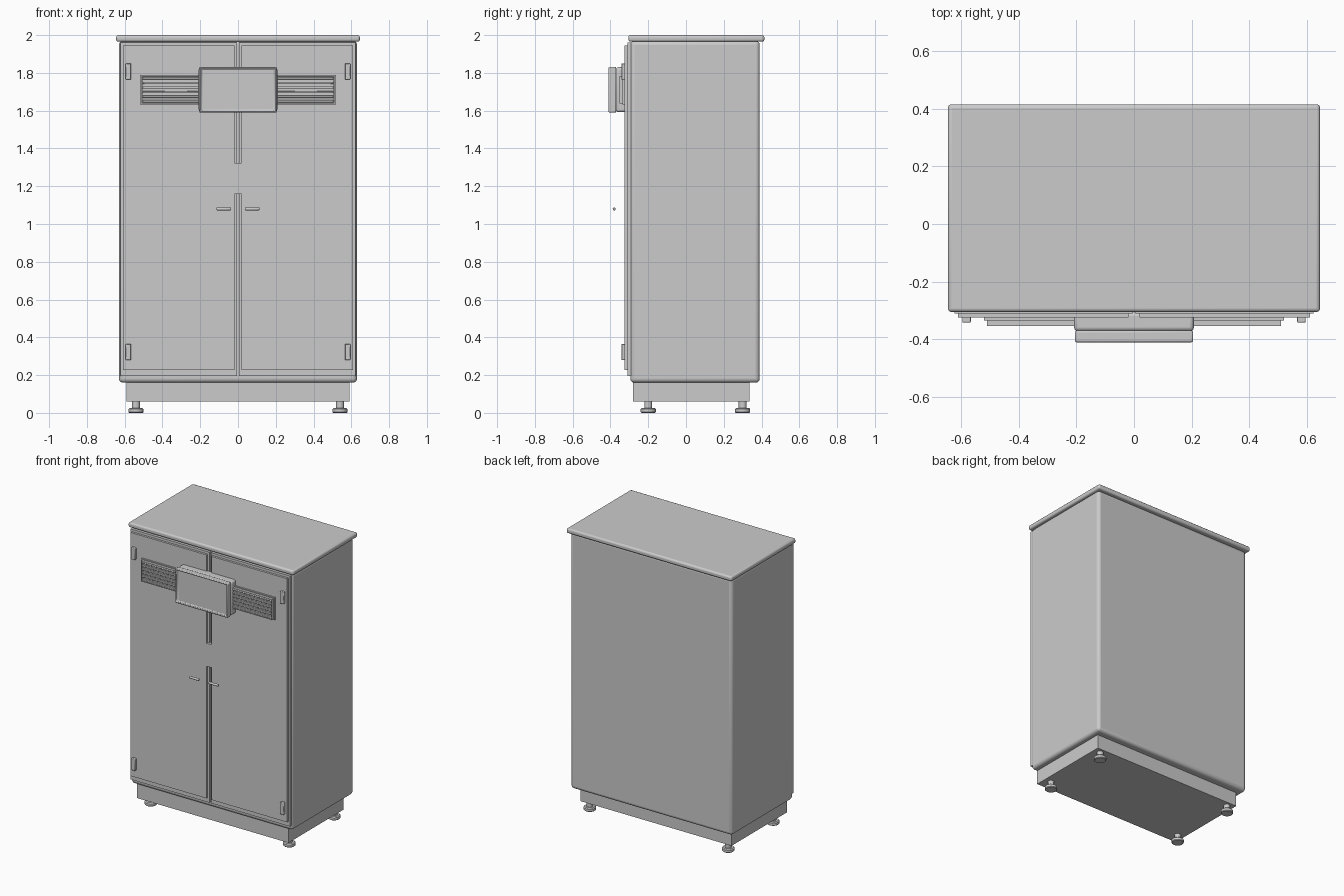
import bpy, bmesh, math

cube = bpy.data.objects.get("Cube")
if cube:
    bpy.data.objects.remove(cube, do_unlink=True)

grey = bpy.data.materials.new("light_grey")
grey.use_nodes = True
COLOUR = (0.6, 0.6, 0.6, 1)
grey.diffuse_color = COLOUR
grey.node_tree.nodes["Principled BSDF"].inputs["Base Color"].default_value = COLOUR


def finish(name, bm, bevel=0.0, segments=3):
    """Turn a bmesh into an object with rounded edges and smooth shading."""
    mesh = bpy.data.meshes.new(name)
    bmesh.ops.recalc_face_normals(bm, faces=bm.faces)
    bm.to_mesh(mesh)
    bm.free()
    obj = bpy.data.objects.new(name, mesh)
    bpy.context.collection.objects.link(obj)
    mesh.materials.append(grey)
    if bevel:
        mod = obj.modifiers.new("rounding", "BEVEL")
        mod.width, mod.segments = bevel, segments
        mod.limit_method = "ANGLE"
    bpy.ops.object.select_all(action="DESELECT")
    bpy.context.view_layer.objects.active = obj
    obj.select_set(True)
    bpy.ops.object.shade_smooth_by_angle(angle=math.radians(35))
    return obj


def cuboid(bm, x, y, z):
    verts = bmesh.ops.create_cube(bm, size=1)["verts"]
    for v in verts:
        for i, (lo, hi) in enumerate((x, y, z)):
            v.co[i] = lo if v.co[i] < 0 else hi
    return verts


def box(name, x, y, z, bevel=0.0, segments=3):
    bm = bmesh.new()
    cuboid(bm, x, y, z)
    return finish(name, bm, bevel, segments)


def recessed_box(name, x, y, z, border, depth, bevel):
    """Box whose front face is inset and pushed back."""
    bm = bmesh.new()
    cuboid(bm, x, y, z)
    bm.normal_update()
    front = min(bm.faces, key=lambda f: f.calc_center_median().y)
    bmesh.ops.inset_region(bm, faces=[front], thickness=border)
    ring = bmesh.ops.extrude_discrete_faces(bm, faces=[front])["faces"][0]
    for v in ring.verts:
        v.co.y += depth
    return finish(name, bm, bevel, 2)


def lathe(name, profile, centre, axis="Z", steps=24):
    """Revolve (radius, height) points into a closed solid."""
    bm = bmesh.new()
    verts = [bm.verts.new((r, 0, h)) for r, h in profile]
    edges = [bm.edges.new(pair) for pair in zip(verts, verts[1:])]
    bmesh.ops.spin(bm, geom=verts + edges, cent=(0, 0, 0), axis=(0, 0, 1),
                   angle=math.tau, steps=steps)
    bmesh.ops.remove_doubles(bm, verts=bm.verts, dist=0.0001)
    obj = finish(name, bm)
    obj.location = centre
    if axis == "X":
        obj.rotation_euler.y = math.pi / 2
    return obj


# Carcass, top slab and plinth
box("cabinet_body", (-0.63, 0.63), (-0.295, 0.39), (0.16, 1.97), 0.022, 4)
box("top_slab", (-0.645, 0.645), (-0.305, 0.415), (1.965, 2.0), 0.012, 3)
box("plinth", (-0.59, 0.59), (-0.28, 0.335), (0.06, 0.165))

# Levelling feet
foot = [(0, 0), (0.036, 0), (0.04, 0.004), (0.04, 0.02), (0.034, 0.026),
        (0.021, 0.026), (0.021, 0.065), (0, 0.065)]
for side, x in (("right", -0.54), ("left", 0.54)):
    for end, y in (("front", -0.2), ("back", 0.3)):
        lathe(f"{end}_{side}_foot", foot, (x, y, 0))

# Doors: a thin seal behind a panel, hinges and a floating bar handle
for side, s in (("right", -1), ("left", 1)):
    def span(a, b):
        return tuple(sorted((s * a, s * b)))

    box(f"{side}_door_seal", span(0.006, 0.622), (-0.31, -0.29), (0.195, 1.962))
    box(f"{side}_door", span(0.019, 0.61), (-0.325, -0.308), (0.228, 1.945))
    for level, z in (("upper", 1.765), ("lower", 0.28)):
        box(f"{level}_{side}_hinge", span(0.566, 0.595), (-0.342, -0.32),
            (z, z + 0.085), 0.004, 2)
    bar = [(0, -0.038), (0.006, -0.038), (0.008, -0.034), (0.008, 0.034),
           (0.006, 0.038), (0, 0.038)]
    lathe(f"{side}_handle", bar, (s * 0.075, -0.38, 1.08), "X", 16)

# Flush bridge across the gap between the doors
box("door_bridge", (-0.02, 0.02), (-0.325, -0.295), (1.16, 1.322))

# Louvred vents either side of the display
for side, s in (("right", -1), ("left", 1)):
    box(f"{side}_vent_plate", span_x := tuple(sorted((s * 0.18, s * 0.52))),
        (-0.335, -0.32), (1.632, 1.79))
    recessed_box(f"{side}_vent_frame", tuple(sorted((s * 0.18, s * 0.51))),
                 (-0.353, -0.333), (1.638, 1.783), 0.008, 0.012, 0)
    bm = bmesh.new()
    for i in range(6):
        z = 1.65 + i * 0.0242
        cuboid(bm, tuple(sorted((s * 0.185, s * 0.505))), (-0.353, -0.338),
               (z - 0.006, z + 0.006))
    finish(f"{side}_vent_slats", bm, 0.003, 2)

# Display housing with a recessed screen
box("display_housing", (-0.208, 0.208), (-0.372, -0.305), (1.592, 1.83), 0.014, 3)
recessed_box("display_bezel", (-0.205, 0.205), (-0.41, -0.37), (1.59, 1.832),
             0.016, 0.014, 0.008)
